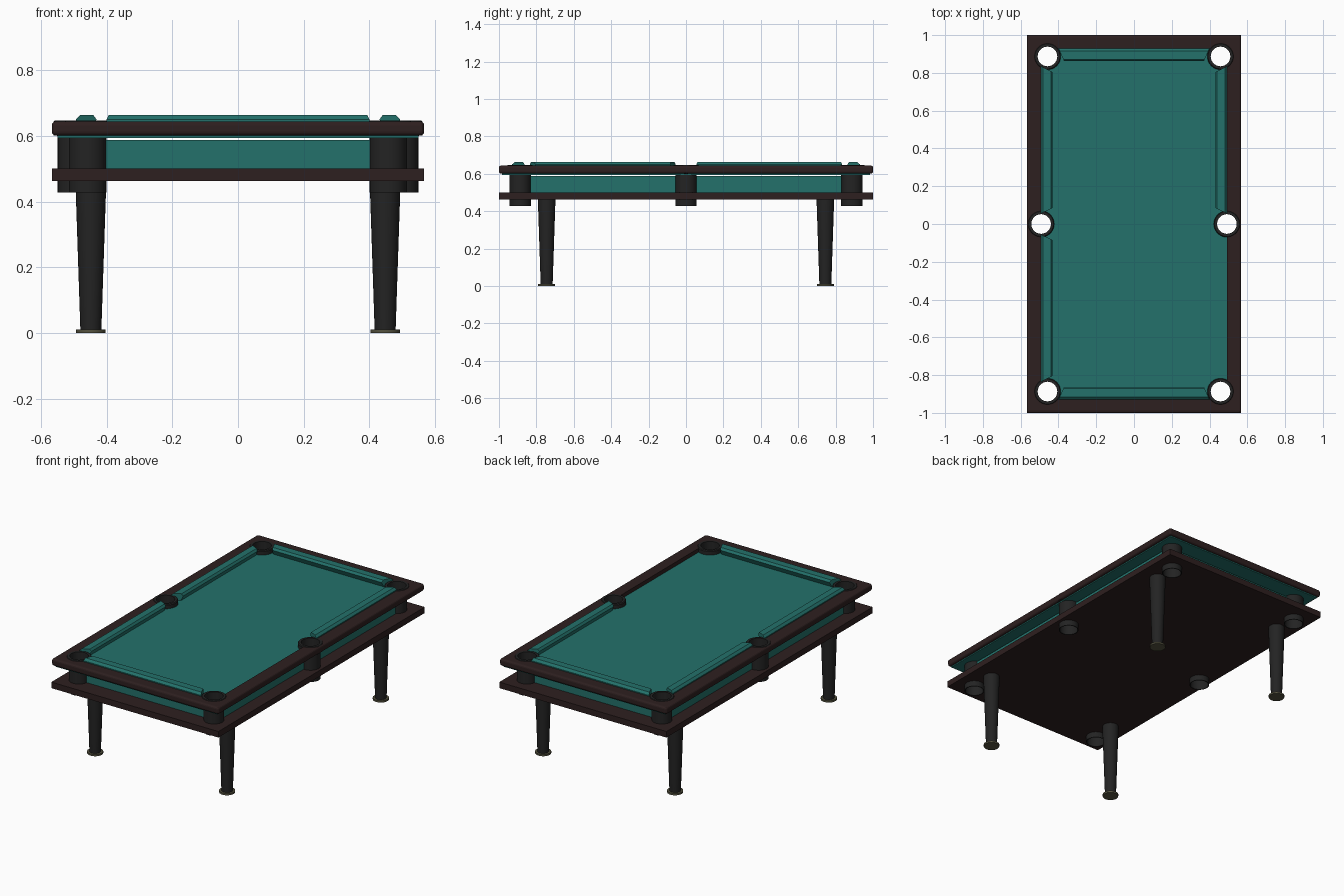
import bpy, bmesh, math
from mathutils import Matrix

cube = bpy.data.objects.get("Cube")
if cube:
    bpy.data.objects.remove(cube, do_unlink=True)


def material(name, rgb):
    m = bpy.data.materials.new(name)
    m.use_nodes = True
    m.diffuse_color = (*rgb, 1)
    m.node_tree.nodes["Principled BSDF"].inputs["Base Color"].default_value = (*rgb, 1)
    return m


FELT = material("teal felt", (0.017, 0.165, 0.145))
WOOD = material("dark brown wood", (0.027, 0.014, 0.014))
BLACK = material("soft black", (0.017, 0.017, 0.017))
BRASS = material("dull brass", (0.09, 0.085, 0.05))

POCKETS = [(sx * px, y) for sx in (-1, 1) for px, y in ((0.458, -0.887), (0.492, 0), (0.458, 0.887))]
HOLE = 0.054


def finish(name, bm, mat, smooth=False):
    bmesh.ops.recalc_face_normals(bm, faces=bm.faces)
    me = bpy.data.meshes.new(name)
    bm.to_mesh(me)
    bm.free()
    ob = bpy.data.objects.new(name, me)
    bpy.context.collection.objects.link(ob)
    if mat:
        me.materials.append(mat)
    bpy.ops.object.select_all(action="DESELECT")
    ob.select_set(True)
    bpy.context.view_layer.objects.active = ob
    if smooth:
        bpy.ops.object.shade_smooth_by_angle(angle=math.radians(35))
    return ob


def box(name, mat, x, y, z0, z1, cx=0, cy=0):
    """Box from half sizes, bottom, top and centre."""
    bm = bmesh.new()
    size = Matrix.Diagonal((2 * x, 2 * y, z1 - z0, 1))
    bmesh.ops.create_cube(bm, size=1, matrix=Matrix.Translation((cx, cy, (z0 + z1) / 2)) @ size)
    return finish(name, bm, mat)


def lathe(name, mat, profile, x, y, closed=False, steps=32):
    """Spin a radius and height profile about an upright axis."""
    bm = bmesh.new()
    verts = [bm.verts.new((r, 0, z)) for r, z in profile]
    pairs = list(zip(verts, verts[1:])) + ([(verts[-1], verts[0])] if closed else [])
    edges = [bm.edges.new(p) for p in pairs]
    bmesh.ops.spin(bm, geom=verts + edges, axis=(0, 0, 1), cent=(0, 0, 0),
                   angle=math.tau, steps=steps)
    bmesh.ops.remove_doubles(bm, verts=bm.verts, dist=1e-5)
    bmesh.ops.translate(bm, verts=bm.verts, vec=(x, y, 0))
    return finish(name, bm, mat, True)


def cut(ob, cutter):
    bpy.context.view_layer.objects.active = ob
    mod = ob.modifiers.new("cut", "BOOLEAN")
    mod.operation, mod.solver, mod.object = "DIFFERENCE", "EXACT", cutter
    bpy.ops.object.modifier_apply(modifier=mod.name)


def cushion(name, length, width, x, y, turn):
    """Rail cushion with angled ends; its nose points along local +y."""
    profile = [(0, 0.615), (0, 0.65), (0.2, 0.663), (0.85, 0.663), (1, 0.65), (0.75, 0.615)]
    bm = bmesh.new()
    ends = []
    for s in (-1, 1):
        ends.append([bm.verts.new((s * (length / 2 - 0.03 * d), d * width, z)) for d, z in profile])
    bm.faces.new(ends[0])
    bm.faces.new(ends[1])
    for i in range(len(profile)):
        j = (i + 1) % len(profile)
        bm.faces.new((ends[0][i], ends[0][j], ends[1][j], ends[1][i]))
    place = Matrix.Translation((x, y, 0)) @ Matrix.Rotation(math.radians(turn), 4, "Z")
    bmesh.ops.transform(bm, matrix=place, verts=bm.verts)
    return finish(name, bm, FELT)


# Cutter for the six pocket holes
bm = bmesh.new()
for px, py in POCKETS:
    bmesh.ops.create_cone(bm, cap_ends=True, segments=32, radius1=HOLE, radius2=HOLE, depth=2,
                          matrix=Matrix.Translation((px, py, 0.5)))
holes = finish("hole_cutter", bm, None)
holes.hide_render = True

# Bed, shelf and rounded top rail frame
bed = box("felt_bed", FELT, 0.55, 0.985, 0.594, 0.62)
shelf = box("lower_shelf", WOOD, 0.567, 1.0, 0.463, 0.5)
rail = box("rail_frame", WOOD, 0.567, 1.0, 0.601, 0.644)
bevel = rail.modifiers.new("round", "BEVEL")
bevel.width, bevel.segments = 0.012, 3
bpy.ops.object.modifier_apply(modifier=bevel.name)
opening = box("opening_cutter", None, 0.492, 0.928, 0.5, 0.7)
opening.hide_render = True
cut(rail, opening)
for part in (bed, shelf, rail):
    cut(part, holes)
for helper in (holes, opening):
    bpy.data.objects.remove(helper, do_unlink=True)

# Pocket tubes with a wider collar at the top
for i, (px, py) in enumerate(POCKETS):
    lathe(f"pocket_{i + 1}", BLACK,
          [(HOLE - 0.002, 0.428), (0.057, 0.428), (0.057, 0.6), (0.07, 0.601),
           (0.07, 0.642), (0.066, 0.647), (HOLE - 0.002, 0.647)], px, py, closed=True)

# Felt skirts between the pocket tubes, with a thin gap above
for s, side in ((-1, "front"), (1, "back")):
    box(f"{side}_skirt", FELT, 0.402, 0.006, 0.5, 0.587, cy=s * 0.887)
for sx, side in ((-1, "right"), (1, "left")):
    for sy, end in ((-1, "front"), (1, "back")):
        box(f"{side}_{end}_skirt", FELT, 0.006, 0.388, 0.5, 0.587, sx * 0.48, sy * 0.443)

# Cushions: the left front one is absent
cushion("front_cushion", 0.8, 0.068, 0, -0.93, 0)
cushion("back_cushion", 0.8, 0.068, 0, 0.93, 180)
cushion("right_front_cushion", 0.78, 0.062, -0.493, -0.445, -90)
cushion("right_back_cushion", 0.78, 0.062, -0.493, 0.445, -90)
cushion("left_back_cushion", 0.78, 0.062, 0.493, 0.445, 90)

# Tapered legs on flat feet
for sx, side in ((-1, "right"), (1, "left")):
    for sy, end in ((-1, "front"), (1, "back")):
        x, y = sx * 0.448, sy * 0.745
        lathe(f"{side}_{end}_leg", BLACK, [(0, 0.01), (0.032, 0.01), (0.046, 0.43), (0.046, 0.465),
                                           (0, 0.465)], x, y)
        lathe(f"{side}_{end}_foot", BRASS, [(0, 0), (0.045, 0), (0.045, 0.011), (0, 0.011)], x, y)
